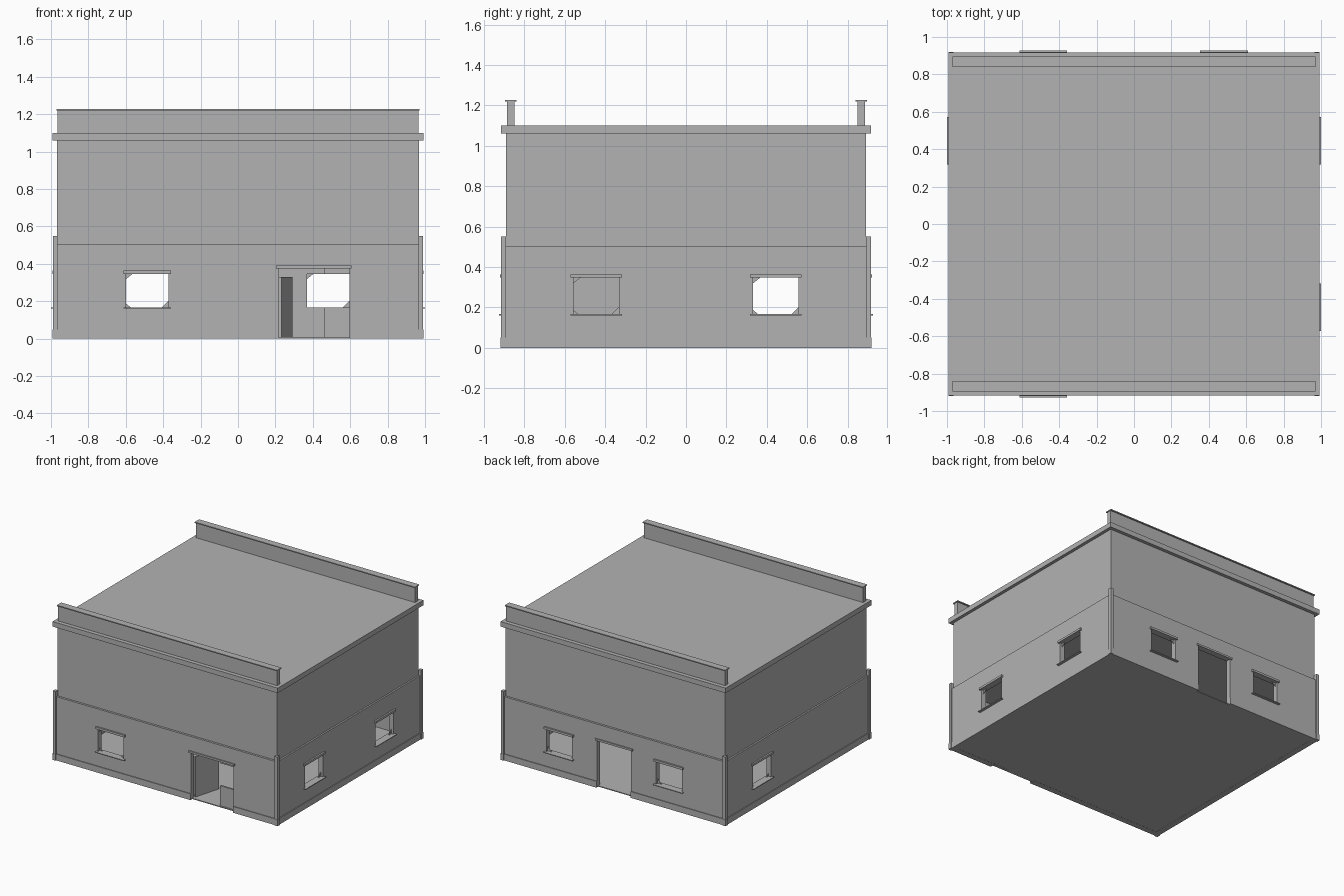
import bpy, bmesh
from mathutils import Matrix, Vector

if "Cube" in bpy.data.objects:
    bpy.data.objects.remove(bpy.data.objects["Cube"])

stone = bpy.data.materials.new("plain_grey")
stone.diffuse_color = (0.45, 0.45, 0.45, 1)
stone.use_nodes = True
stone.node_tree.nodes["Principled BSDF"].inputs["Base Color"].default_value = stone.diffuse_color


def finish(name, bm):
    mesh = bpy.data.meshes.new(name)
    bm.to_mesh(mesh)
    bm.free()
    mesh.materials.append(stone)
    obj = bpy.data.objects.new(name, mesh)
    bpy.context.collection.objects.link(obj)
    return obj


def box(name, x0, x1, y0, y1, z0, z1):
    bm = bmesh.new()
    size = Matrix.Diagonal((x1 - x0, y1 - y0, z1 - z0, 1))
    mid = Matrix.Translation(((x0 + x1) / 2, (y0 + y1) / 2, (z0 + z1) / 2))
    bmesh.ops.create_cube(bm, size=1, matrix=mid @ size)
    return finish(name, bm)


WX, WY, THICK = 0.98, 0.907, 0.04      # outer faces of the lower walls


def wall_box(name, side, a, b, d0, d1, z0, z1):
    """Box on a wall: a..b along it, d0..d1 outward from its outer face."""
    axis, sign = side
    face = WX if axis == "x" else WY
    n0, n1 = sorted((sign * (face + d0), sign * (face + d1)))
    if axis == "x":
        return box(name, n0, n1, a, b, z0, z1)
    return box(name, a, b, n0, n1, z0, z1)


FRONT, BACK, RIGHT, LEFT = ("y", -1), ("y", 1), ("x", 1), ("x", -1)

# Lower storey shell, hollowed out
shell = box("lower_walls", -WX, WX, -WY, WY, 0, 0.505)


def cut(cutter):
    cutter.hide_render = True
    cutter.hide_set(True)
    mod = shell.modifiers.new(cutter.name, "BOOLEAN")
    mod.operation, mod.solver, mod.object = "DIFFERENCE", "EXACT", cutter


cut(box("room_cutter", -WX + THICK, WX - THICK, -WY + THICK, WY - THICK, -0.1, 0.49))
box("floor", -WX + 0.015, WX - 0.015, -WY + 0.015, WY - 0.015, 0.001, 0.008)


def glass_corner(side, u, z, du, dz):
    """Small triangular plate left in a window corner."""
    axis, sign = side
    bm = bmesh.new()
    face = sign * ((WX if axis == "x" else WY) - THICK / 2)
    verts = []
    for p, q in ((u, z), (u + du, z), (u, z + dz)):
        co = (face, p, q) if axis == "x" else (p, face, q)
        verts.append(bm.verts.new(co))
    tri = bm.faces.new(verts)
    ext = bmesh.ops.extrude_face_region(bm, geom=[tri])
    move = Vector((0.004, 0, 0)) if axis == "x" else Vector((0, 0.004, 0))
    bmesh.ops.translate(bm, vec=move, verts=[v for v in ext["geom"]
                                             if isinstance(v, bmesh.types.BMVert)])
    bmesh.ops.recalc_face_normals(bm, faces=bm.faces)
    finish("window_corner", bm)


# Windows with lintel, sill and corner pieces
Z0, Z1 = 0.167, 0.347
for side, mid in ((FRONT, -0.485), (BACK, -0.485), (BACK, 0.482),
                  (RIGHT, -0.445), (RIGHT, 0.445), (LEFT, 0.445)):
    a, b = mid - 0.113, mid + 0.113
    cut(wall_box("window_cutter", side, a, b, -0.1, 0.1, Z0, Z1))
    wall_box("window_lintel", side, a - 0.015, b + 0.015, -0.03, 0.013, Z1, Z1 + 0.017)
    wall_box("window_sill", side, a - 0.015, b + 0.015, -0.03, 0.02, Z0 - 0.006, Z0)
    glass_corner(side, a, Z1, 0.035, -0.028)
    glass_corner(side, b, Z0, -0.035, 0.035)
    if side != BACK:
        glass_corner(side, a, Z0, 0.025, 0.02)

# Door openings with lintels
for side, a, b in ((FRONT, 0.22, 0.595), (BACK, -0.15, 0.15)):
    cut(wall_box("door_cutter", side, a, b, -0.1, 0.1, -0.1, 0.375))
    wall_box("door_lintel", side, a - 0.017, b + 0.012, -0.03, 0.009, 0.375, 0.39)

# Recessed panel beside the front door, with a window gap, and the open door leaf
wall_box("door_side_panel", FRONT, 0.46, 0.595, -0.04, -0.025, 0, Z0)
wall_box("door_side_header", FRONT, 0.46, 0.595, -0.04, -0.025, Z1, 0.375)
leaf = box("front_door", 0, 0.22, 0, 0.012, 0.01, 0.33)
leaf.location = (0.232, -WY + THICK, 0)
leaf.rotation_euler = (0, 0, 1.3)

# Base trim, broken at the doors
for side, spans in ((FRONT, ((-0.965, 0.22), (0.595, 0.965))),
                    (BACK, ((-0.965, -0.15), (0.15, 0.965))),
                    (RIGHT, ((-0.89, 0.89),)), (LEFT, ((-0.89, 0.89),))):
    for a, b in spans:
        wall_box("base_trim", side, a, b, -0.01, 0.006, 0, 0.05)

# Corner posts on small base blocks
for sx in (-1, 1):
    for sy in (-1, 1):
        for name, out, z0, z1 in (("corner_base", 0, 0, 0.05), ("corner_post", 0.002, 0.05, 0.55)):
            x = sorted((sx * 0.965, sx * (0.992 - out)))
            y = sorted((sy * 0.89, sy * (0.919 - out)))
            box(name, *x, *y, z0, z1)

# Upper storey, roof slab and parapets
box("upper_walls", -0.967, 0.967, -0.89, 0.89, 0.5, 1.06)
box("roof_slab", -0.992, 0.992, -0.917, 0.917, 1.06, 1.10)
for s in (-1, 1):
    y = sorted((s * 0.85, s * 0.885))
    box("parapet", -0.965, 0.965, *y, 1.10, 1.22)
    y = sorted((s * 0.84, s * 0.895))
    box("parapet_cap", -0.97, 0.97, *y, 1.22, 1.228)
